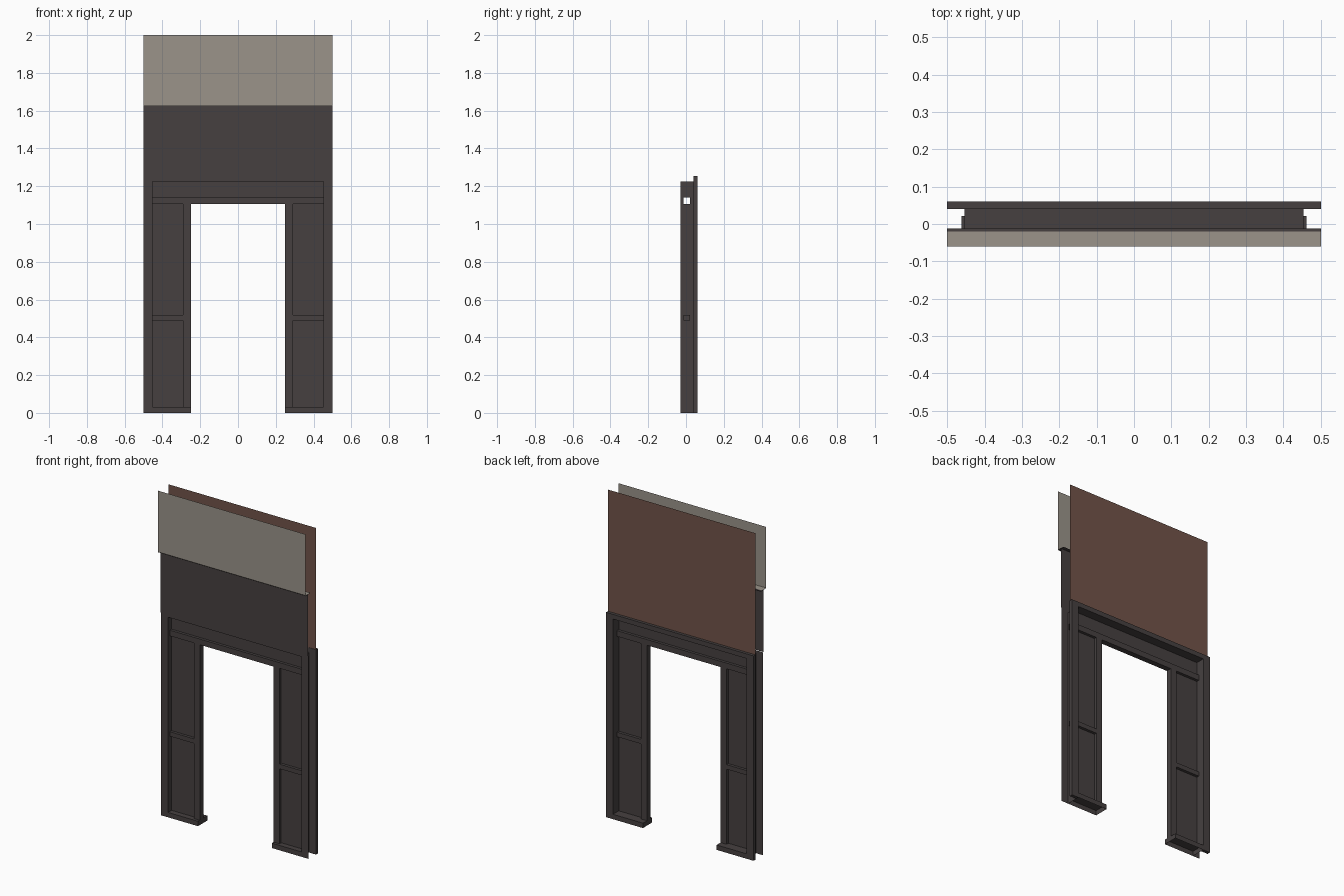
import bpy, bmesh

if "Cube" in bpy.data.objects:
    bpy.data.objects.remove(bpy.data.objects["Cube"])


def material(name, rgb):
    m = bpy.data.materials.new(name)
    lin = [((c / 255 + 0.055) / 1.055) ** 2.4 for c in rgb]
    m.diffuse_color = (*lin, 1)
    m.use_nodes = True
    m.node_tree.nodes["Principled BSDF"].inputs["Base Color"].default_value = m.diffuse_color
    return m


DARK = material("dark_paint", (70, 64, 64))
CREAM = material("cream_plaster", (155, 148, 138))
BROWN = material("brown_wall", (114, 84, 73))


def finish(name, bm, mat, mirror):
    me = bpy.data.meshes.new(name)
    bm.to_mesh(me)
    bm.free()
    me.materials.append(mat)
    ob = bpy.data.objects.new(name, me)
    bpy.context.collection.objects.link(ob)
    if mirror:
        mod = ob.modifiers.new("mirror", 'MIRROR')
        mod.use_mirror_merge = False
    return ob


def box(name, x, y, z, mat=DARK, mirror=False, skip=()):
    """Box from ranges; a zero-size range gives a single sheet; skip drops sides."""
    bm = bmesh.new()
    r = (x, y, z)
    flat = [i for i in range(3) if r[i][0] == r[i][1]]
    for ax in range(3):
        if flat and ax != flat[0]:
            continue
        for side in (0,) if flat else (0, 1):
            if "xyz"[ax] + "-+"[side] in skip:
                continue
            u, v = (ax + 1) % 3, (ax + 2) % 3
            pts = []
            for a, b in ((0, 0), (1, 0), (1, 1), (0, 1)):
                p = [0, 0, 0]
                p[ax], p[u], p[v] = r[ax][side], r[u][a], r[v][b]
                pts.append(bm.verts.new(p))
            if side == 0 and not (flat and mat is BROWN):
                pts.reverse()
            bm.faces.new(pts)
    bmesh.ops.remove_doubles(bm, verts=bm.verts, dist=1e-5)
    return finish(name, bm, mat, mirror)


W, IN, JAMB, OPEN = 0.5, 0.453, 0.29, 0.25
FRONT, MID, BACK = -0.03, 0.04, 0.06
BAR_Y = (-0.013, 0.021)
BAR_Z = (1.105, 1.14)
TOP = 1.226

# front flange sheet around the panelling
box("front_stile", (IN, W), (FRONT, FRONT), (0, 1.243), mirror=True)
box("front_top_strip", (-IN, IN), (FRONT, FRONT), (TOP, 1.243))

# side reveals, with a gap where the header bar passes through
box("reveal_lower", (IN, IN), (FRONT, MID), (0, BAR_Z[0]), mirror=True)
box("reveal_upper", (IN, IN), (FRONT, MID), (BAR_Z[1], TOP), mirror=True)
box("reveal_front", (IN, IN), (FRONT, BAR_Y[0]), BAR_Z, mirror=True)
box("reveal_back", (IN, IN), (BAR_Y[1], MID), BAR_Z, mirror=True)
box("reveal_top", (-IN, IN), (FRONT, MID), (TOP, TOP))

# back trim
box("back_stile", (IN, W), (MID, BACK), (0, 1.255), mirror=True)
box("back_top_trim", (-IN, IN), (MID, BACK), (TOP, 1.255), skip=("x-", "x+"))

# open-ended header bar and header panel
box("header_bar", (-0.462, 0.462), BAR_Y, BAR_Z, skip=("x-", "x+"))
box("header_panel", (-IN, IN), (0.004, 0.004), (BAR_Z[1], TOP))

# legs: jamb, middle rail, panels and plinth
box("jamb", (OPEN, JAMB), BAR_Y, (0.03, BAR_Z[0]), mirror=True, skip=("z-", "z+"))
box("middle_rail", (JAMB, 0.462), BAR_Y, (0.49, 0.518), mirror=True, skip=("x-",))
box("lower_panel", (JAMB, IN), (0.004, 0.004), (0.03, 0.49), mirror=True)
box("upper_panel", (JAMB, IN), (0.004, 0.004), (0.518, BAR_Z[0]), mirror=True)
box("plinth", (OPEN, IN), (FRONT, BACK), (0, 0.03), mirror=True, skip=("z-", "x+"))

# upper wall: dark fascia, ledge, cream band, brown back wall
box("fascia", (-W, W), (-0.035, -0.035), (1.243, 1.625))
box("fascia_ledge", (-W, W), (-0.06, -0.012), (1.623, 1.623))
box("cream_ledge", (-W, W), (-0.06, -0.02), (1.626, 1.626), CREAM)
box("cream_band", (-W, W), (-0.06, -0.06), (1.625, 2.0), CREAM)
box("back_wall", (-W, W), (0.042, 0.042), (1.25, 2.0), BROWN)
